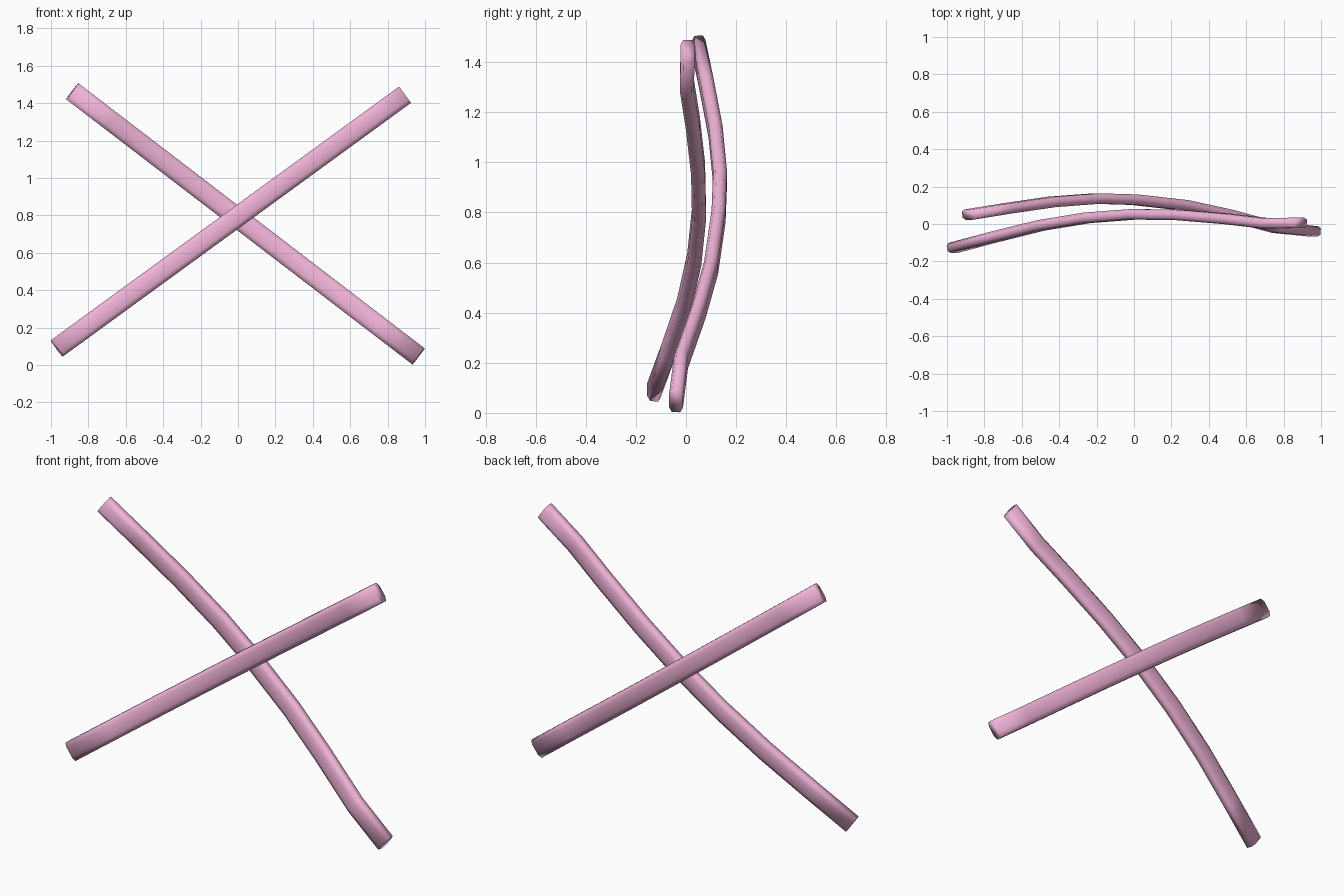
import bpy, bmesh
from mathutils import Vector

if "Cube" in bpy.data.objects:
    bpy.data.objects.remove(bpy.data.objects["Cube"])

HALF_W, HALF_D = 0.054, 0.028

# Flattened octagonal cross-section: (across the bar, depth)
PROFILE = [(1, -.6), (1, .6), (.55, 1), (-.55, 1),
           (-1, .6), (-1, -.6), (-.55, -1), (.55, -1)]

mat = bpy.data.materials.new("pink")
mat.diffuse_color = (0.87, 0.45, 0.68, 1)
mat.use_nodes = True
mat.node_tree.nodes["Principled BSDF"].inputs["Base Color"].default_value = mat.diffuse_color


def bowed_bar(name, start, end, bow):
    """Bar straight in front view from start to end (x, z), bowed in depth by (x, y) points."""
    (x0, z0), (x1, z1) = start, end
    path = [Vector((x, y, z0 + (z1 - z0) * (x - x0) / (x1 - x0))) for x, y in bow]
    across = Vector((-(z1 - z0), 0, x1 - x0)).normalized()
    bm = bmesh.new()
    rings = []
    for i, p in enumerate(path):
        tangent = (path[min(i + 1, len(path) - 1)] - path[max(i - 1, 0)]).normalized()
        depth = across.cross(tangent).normalized()
        rings.append([bm.verts.new(p + across * HALF_W * u + depth * HALF_D * v)
                      for u, v in PROFILE])
    n = len(PROFILE)
    for a, b in zip(rings, rings[1:]):
        for i in range(n):
            j = (i + 1) % n
            bm.faces.new((a[i], a[j], b[j], b[i]))
    bm.faces.new(rings[0])
    bm.faces.new(rings[-1])
    bmesh.ops.recalc_face_normals(bm, faces=bm.faces)
    for f in bm.faces:
        f.smooth = True
    me = bpy.data.meshes.new(name)
    bm.to_mesh(me)
    bm.free()
    me.materials.append(mat)
    ob = bpy.data.objects.new(name, me)
    bpy.context.collection.objects.link(ob)
    return ob


# Front bar, rising to the right
bowed_bar("front_bar", (-.967, .09), (.893, 1.445),
          [(-.967, -.128), (-.75, -.07), (-.5, -.008), (-.25, .033), (0, .052),
           (.25, .048), (.5, .027), (.7, .004), (.893, .006)])

# Rear bar, falling to the right
bowed_bar("rear_bar", (-.885, 1.463), (.965, .046),
          [(-.885, .05), (-.68, .083), (-.44, .118), (-.2, .136), (0, .13),
           (.27, .1), (.5, .05), (.76, -.02), (.965, -.04)])
